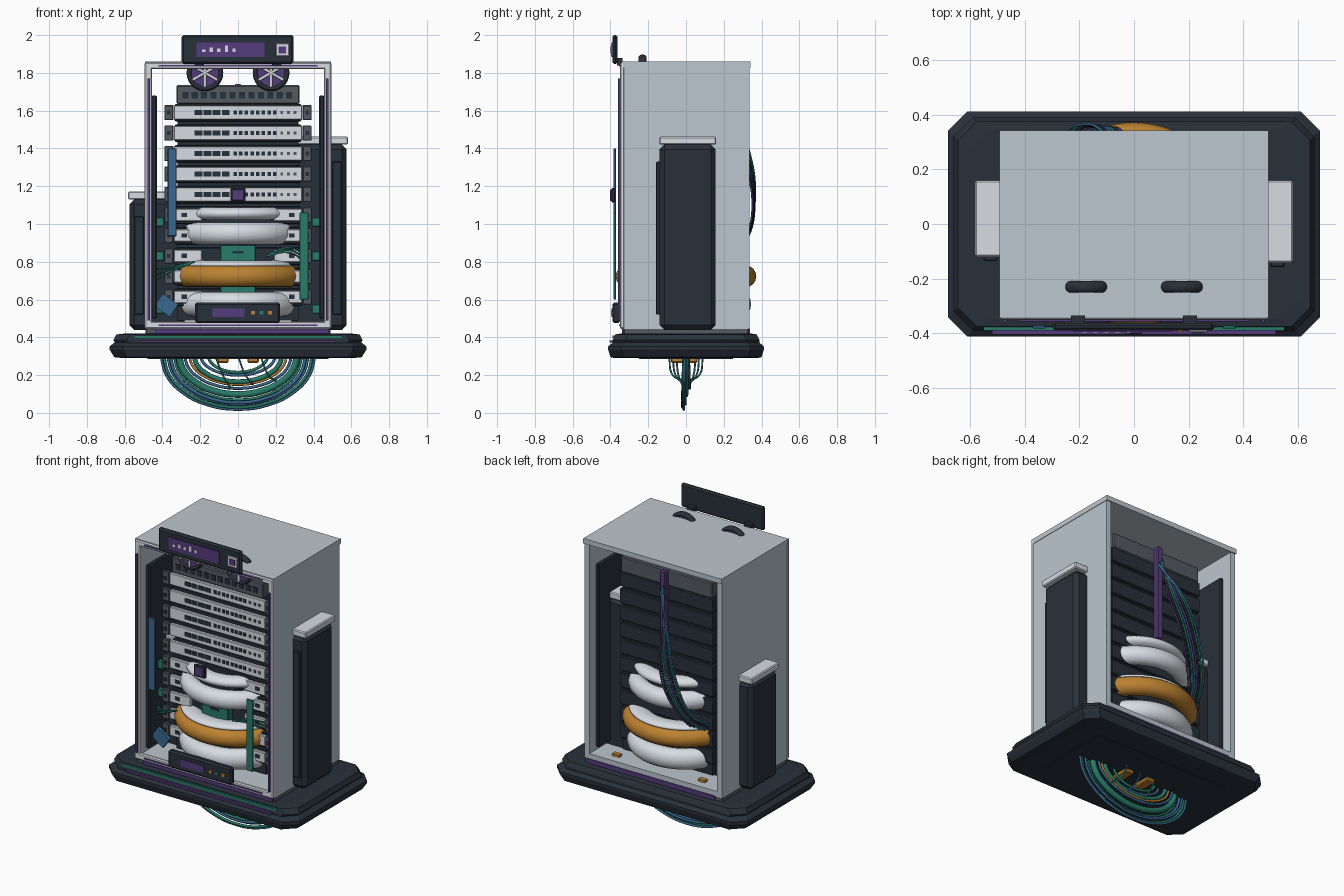
import bpy, bmesh, math, random
from mathutils import Vector

if "Cube" in bpy.data.objects:
    bpy.data.objects.remove(bpy.data.objects["Cube"])
random.seed(4)


def mat(name, r, g, b):
    m = bpy.data.materials.new(name)
    m.diffuse_color = (r, g, b, 1)
    m.use_nodes = True
    m.node_tree.nodes["Principled BSDF"].inputs["Base Color"].default_value = m.diffuse_color
    return m


DARK = mat("dark", .022, .03, .042)
LIGHT = mat("light", .5, .57, .62)
WHITE = mat("white", .68, .72, .76)
GREY = mat("mid_grey", .09, .105, .12)
PURPLE = mat("purple", .09, .045, .2)
TEAL = mat("teal", .02, .2, .14)
BLUE = mat("blue", .04, .14, .28)
ORANGE = mat("orange", .5, .22, .03)


def finish(name, bm, m, smooth=False):
    me = bpy.data.meshes.new(name)
    bmesh.ops.recalc_face_normals(bm, faces=bm.faces)
    for f in bm.faces:
        f.smooth = smooth
    bm.to_mesh(me)
    bm.free()
    me.materials.append(m)
    ob = bpy.data.objects.new(name, me)
    bpy.context.collection.objects.link(ob)
    return ob


def boxes(name, items, m, bevel=0):
    """One object from (x0, x1, y0, y1, z0, z1) boxes."""
    bm = bmesh.new()
    for x0, x1, y0, y1, z0, z1 in items:
        vs = bmesh.ops.create_cube(bm, size=1)["verts"]
        for v in vs:
            v.co = Vector(((x0 + x1) / 2 + v.co.x * (x1 - x0), (y0 + y1) / 2 + v.co.y * (y1 - y0),
                           (z0 + z1) / 2 + v.co.z * (z1 - z0)))
    if bevel:
        bmesh.ops.bevel(bm, geom=bm.edges[:], offset=bevel, segments=1, affect='EDGES')
    return finish(name, bm, m)


def sides(x0, x1, *rest):
    return [(x0, x1, *rest), (-x1, -x0, *rest)]


def octagon_loft(name, rings, m, c=.07):
    """Stack of chamfered rectangles (half x, half y, z)."""
    bm = bmesh.new()
    loops = []
    for hx, hy, z in rings:
        pts = [(hx - c, -hy), (hx, -hy + c), (hx, hy - c), (hx - c, hy),
               (-hx + c, hy), (-hx, hy - c), (-hx, -hy + c), (-hx + c, -hy)]
        loops.append([bm.verts.new((x, y, z)) for x, y in pts])
    for a, b in zip(loops, loops[1:]):
        for i in range(8):
            bm.faces.new((a[i], a[(i + 1) % 8], b[(i + 1) % 8], b[i]))
    bm.faces.new(loops[0])
    bm.faces.new(loops[-1])
    return finish(name, bm, m)


def cable(name, pts, r, m):
    cu = bpy.data.curves.new(name, 'CURVE')
    cu.dimensions = '3D'
    cu.bevel_depth, cu.bevel_resolution, cu.resolution_u = r, 2, 8
    cu.use_fill_caps = True
    sp = cu.splines.new('BEZIER')
    sp.bezier_points.add(len(pts) - 1)
    for p, co in zip(sp.bezier_points, pts):
        p.co = co
        p.handle_left_type = p.handle_right_type = 'AUTO'
    cu.materials.append(m)
    bpy.context.collection.objects.link(bpy.data.objects.new(name, cu))


def torus(name, loc, R, r, m, zs=1, rot=(0, 0, 0)):
    bpy.ops.mesh.primitive_torus_add(location=loc, rotation=rot, major_radius=R, minor_radius=r,
                                     major_segments=64, minor_segments=16)
    ob = bpy.context.object
    ob.name, ob.scale.z = name, zs
    ob.data.materials.append(m)
    bpy.ops.object.shade_smooth()


# base: two stacked bevelled tiers, inlaid strips, plinth
octagon_loft("base_lower", [(.61, .38, .29), (.655, .4, .295), (.68, .412, .335), (.68, .412, .352),
                            (.65, .385, .375)], DARK)
octagon_loft("base_upper", [(.65, .39, .37), (.66, .39, .385), (.645, .375, .415), (.6, .345, .42)], DARK)
boxes("base_recess_panel", [(-.48, .48, -.25, .25, .286, .292)], DARK)
boxes("base_purple_strip", [(-.52, .52, -.404, -.38, .372, .384)], PURPLE)
boxes("base_teal_strip", [(-.55, .55, -.39, -.36, .396, .41)], TEAL)
boxes("plinth", [(-.44, .48, -.34, .34, .415, .448)], PURPLE)
boxes("plinth_feet", sides(.4, .49, -.33, .33, .415, .45), GREY, .005)

# cabinet shell, open at front and back
boxes("cabinet_walls", sides(.455, .49, -.335, .335, .445, 1.85), LIGHT)
boxes("cabinet_roof", [(-.493, .493, -.342, .342, 1.828, 1.86)], LIGHT)
boxes("cabinet_floor", [(-.48, .48, -.335, .335, .445, .48)], LIGHT)
boxes("front_frame", sides(.455, .494, -.35, -.325, .445, 1.855)
      + [(-.47, .47, -.35, -.325, 1.82, 1.855), (-.47, .47, -.35, -.325, .445, .485)], WHITE, .006)
boxes("frame_purple_strips", sides(.467, .478, -.36, -.345, .49, 1.77)
      + [(-.42, .42, -.356, -.345, 1.834, 1.842), (-.42, .42, -.356, -.345, .46, .468)], PURPLE)
boxes("inner_wall_panels", sides(.43, .457, -.29, .27, .5, 1.68), DARK, .006)

# side pods, passing through the walls, with caps and front plates
for side, s, top, y0 in (("right", 1, 1.42, -.14), ("left", -1, 1.13, -.118)):
    xs = sorted((s * .285, s * .575))
    boxes(side + "_pod", [(*xs, y0, .157, .44, top)], DARK, .025)
    xs = sorted((s * .25, s * .582))
    boxes(side + "_pod_cap", [(*xs, y0 - .002, .16, top, top + .042)], WHITE, .006)
    xs = sorted((s * .5, s * .55))
    boxes(side + "_pod_plate", [(*xs, y0 - .018, y0 + .005, .52, top - .09)], DARK, .004)

# rack units: bodies, face plates, ports and ears
ZS = [1.59 - .1085 * i for i in range(10)]
boxes("unit_bodies", [(-.335, .335, -.19, .2, z - .048, z + .045) for z in ZS], DARK, .005)
boxes("rack_core", [(-.32, .32, -.17, .185, .49, 1.66)], DARK)
boxes("upper_face_plates", [(-.34, .34, -.21, -.188, z - .038, z + .038) for z in ZS[:5]], WHITE, .004)
boxes("lower_face_plates", [b for z in ZS[5:] for b in sides(.19, .34, -.21, -.188, z - .034, z + .034)], WHITE, .004)
ports, leds = [], []
for z in ZS[:5]:
    ports += [(x, x + .042, -.214, -.205, z - .013, z + .013) for x in (-.23, -.182, -.134, -.086)]
    ports += [(-.025 + .03 * i, -.006 + .03 * i, -.214, -.205, z - .01, z + .012) for i in range(8)]
    leds += [(x, x + .014, -.216, -.205, z - .008, z + .008) for x in (.225, .26, .295)]
for z in ZS[5:]:
    ports += sides(.27, .3, -.214, -.205, z - .01, z + .012)
boxes("ports", ports, DARK)
boxes("port_knobs", leds, GREY)
boxes("rack_ears", [b for z in ZS for b in sides(.342, .39, -.215, -.19, z - .04, z + .04)], GREY, .004)
boxes("ear_bolts", [b for z in ZS for b in sides(.358, .376, -.222, -.21, z - .01, z + .01)], DARK)
boxes("teal_brackets", [b for z in (.55, .83, 1.01) for b in sides(.39, .455, -.2, -.17, z - .025, z + .025)], TEAL, .004)
boxes("green_center_board", [(-.095, .095, -.235, -.19, .5, .89)], TEAL, .004)
boxes("board_slots", [(-.03, .03, -.24, -.23, z - .006, z + .006) for z in (.63, .85)], DARK)

# patch panel on top of the stack
boxes("patch_panel", [(-.325, .325, -.21, .2, 1.635, 1.735)], GREY, .006)
boxes("patch_sockets", [(-.295 + .05 * i, -.263 + .05 * i, -.216, -.2, 1.665, 1.7) for i in range(12)], DARK)

# coiled bands around the lower rack
for name, z, R, h, m in (("top_white_band", 1.055, .305, .034, WHITE), ("upper_white_band", .95, .338, .058, WHITE),
                         ("thin_white_band", .785, .335, .022, WHITE), ("orange_band", .723, .372, .057, ORANGE),
                         ("lower_white_band", .575, .345, .064, WHITE)):
    torus(name, (0, 0, z), R - .055, .055, m, h / .055)

# spoked wheels poking through the roof
for s in (-1, 1):
    c = Vector((s * .175, -.23, 1.8))
    torus("wheel_rim", c, .083, .014, DARK, 1.5, (math.pi / 2, 0, 0))
    bpy.ops.mesh.primitive_cylinder_add(vertices=32, radius=.084, depth=.024, location=c, rotation=(math.pi / 2, 0, 0))
    bpy.context.object.name = "wheel_disc"
    bpy.context.object.data.materials.append(PURPLE)
    for k in range(6):
        a = math.pi / 6 + k * math.pi / 3
        d = Vector((math.cos(a), 0, math.sin(a)))
        cable("wheel_spoke", [c + Vector((0, -.014, 0)), c + d * .075 + Vector((0, -.014, 0))], .008, WHITE)

# top display
boxes("top_display", [(-.298, .294, -.39, -.362, 1.848, 2.0)], DARK, .01)
boxes("top_screen", [(-.22, .14, -.395, -.385, 1.884, 1.962)], PURPLE)
boxes("top_screen_bars", [(-.19 + .04 * i, -.172 + .04 * i, -.398, -.39, 1.91, 1.91 + h)
                          for i, h in enumerate((.015, .025, .02, .035, .02))], WHITE)
boxes("top_button", [(.2, .27, -.397, -.385, 1.888, 1.955)], WHITE, .003)
boxes("top_button_core", [(.215, .255, -.401, -.39, 1.903, 1.94)], PURPLE)
boxes("display_bracket", sides(.18, .23, -.366, -.335, 1.838, 1.88), DARK)

# lower display and floating chip
boxes("lower_display", [(-.228, .222, -.39, -.35, .475, .585)], DARK, .01)
boxes("lower_screen", [(-.135, .035, -.395, -.385, .508, .553)], PURPLE)
boxes("lower_orange_lights", [(.07, .09, -.396, -.385, .52, .54), (.16, .18, -.396, -.385, .52, .54)], ORANGE)
boxes("lower_teal_light", [(.115, .135, -.396, -.385, .52, .54)], TEAL)
boxes("chip_frame", [(-.04, .04, -.395, -.375, 1.115, 1.19)], DARK, .004)
boxes("chip_core", [(-.032, .032, -.402, -.385, 1.122, 1.183)], PURPLE, .004)

# front hanging panels
boxes("blue_front_panel", [(-.372, -.325, -.383, -.37, .935, 1.4)], BLUE, .003)
boxes("green_front_panel", [(.325, .373, -.383, -.37, .6, 1.06)], TEAL, .003)
blue = boxes("blue_inner_panel", [(-.05, .05, -.01, .01, -.04, .04)], BLUE)
blue.location, blue.rotation_euler = (-.38, -.24, .57), (0, .6, 0)
boxes("floor_chips", [(.28, .33, .25, .28, .48, .495), (-.33, -.28, .25, .28, .48, .495)], ORANGE)

# rear cable spine with drooping cables
boxes("rear_spine", [(-.02, .02, .2, .24, 1.12, 1.74)], PURPLE, .006)
for i in range(8):
    t = i / 7
    cable("rear_cable", [(-.015 + .03 * t, .24, 1.66 - .05 * t), (-.03 - .07 * t, .28 + .05 * t, 1.4),
                         (-.06 - .12 * t, .35 + .015 * t, 1.15), (-.15 - .12 * t, .31, .9),
                         (-.24 - .08 * t, .2, .74 + .08 * t)], .0055, (PURPLE, DARK, TEAL, BLUE)[i % 4])

# front cables
for i in range(3):
    cable("left_front_cable", [(-.44, -.17, .7 + .03 * i), (-.37, -.27, .74 + .015 * i), (-.23, -.29, .8)], .005, TEAL)
    cable("right_front_cable", [(.15, -.27, .83), (.26, -.28, .85 + .012 * i), (.36, -.2, .8 + .02 * i)], .005, TEAL)

# looped cables hanging under the base
LOOPS = ((.41, .018, .007, BLUE), (.395, .03, .008, TEAL), (.375, .045, .007, BLUE), (.36, .055, .009, BLUE),
         (.34, .07, .007, TEAL), (.315, .098, .018, TEAL), (.285, .13, .008, BLUE), (.26, .15, .007, ORANGE),
         (.235, .165, .013, TEAL), (.2, .2, .008, BLUE), (.16, .215, .008, TEAL))
for i, (R, low, r, m) in enumerate(LOOPS):
    y = random.uniform(-.015, .015)
    pts = [(-R * math.cos(a), y * math.sin(a) * .5 + y, .31 - (.31 - low) * math.sin(a))
           for a in (k * math.pi / 8 for k in range(9))]
    cable("hanging_loop", pts, r, m)
for s in (-1, 1):
    for k in range(3):
        x = -.12 + .12 * k
        cable("splayed_cable", [(x, s * (.05 + .02 * k), .3), (x + .04, s * (.04 + .015 * k), .2),
                                (x + .08, s * .01, .13 + .02 * k)], .005, (TEAL, BLUE, TEAL)[k])
boxes("orange_clamps", sides(.05, .11, -.08, .06, .265, .292), ORANGE, .006)
